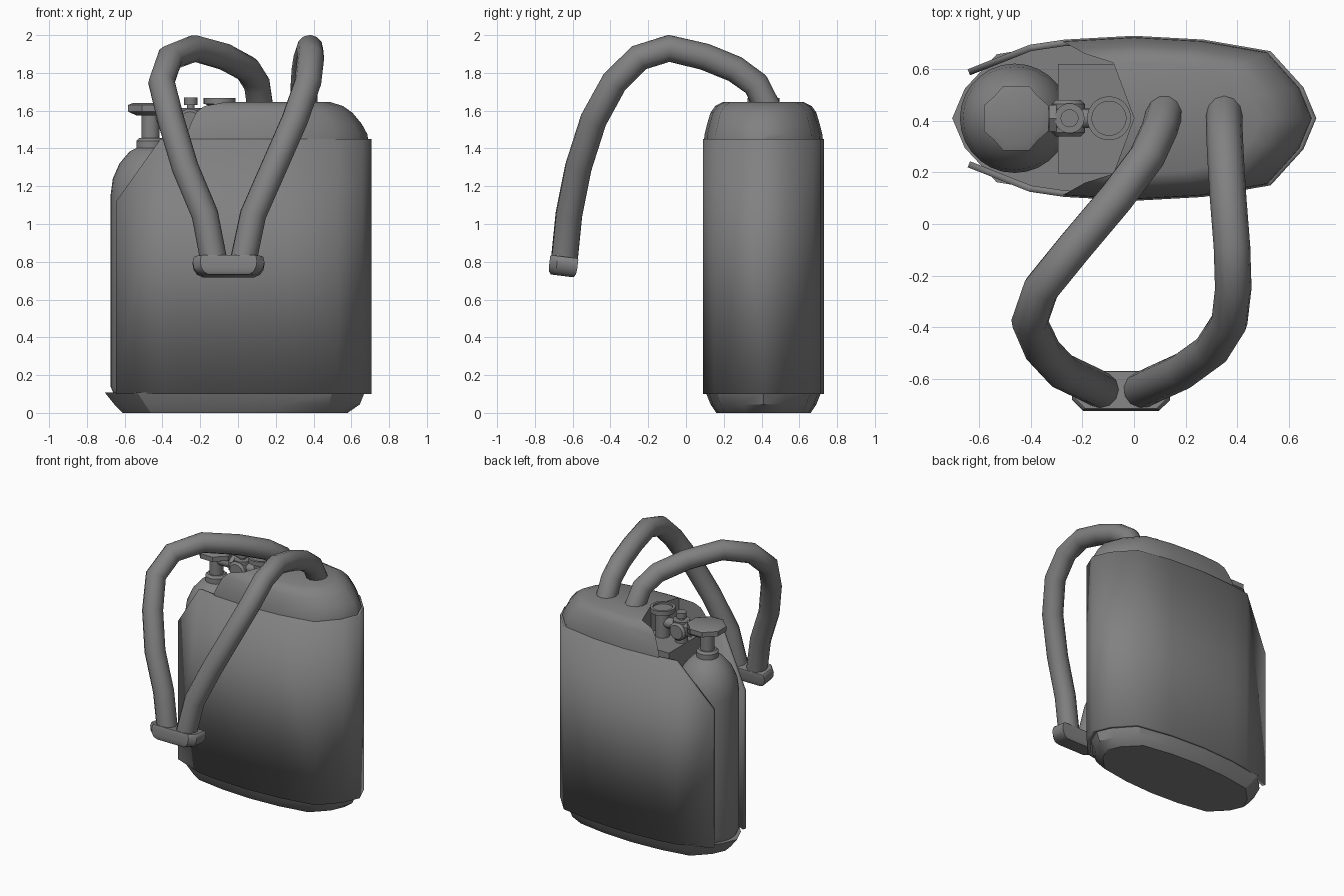
import bpy, bmesh, math
from mathutils import Vector, Matrix

if "Cube" in bpy.data.objects:
    bpy.data.objects.remove(bpy.data.objects["Cube"], do_unlink=True)

CY = 0.41  # depth of the pack centre line

grey = bpy.data.materials.new("mid grey")
grey.use_nodes = True
COLOUR = (0.22, 0.22, 0.22, 1)
grey.diffuse_color = COLOUR
grey.node_tree.nodes["Principled BSDF"].inputs["Base Color"].default_value = COLOUR


def finish(obj, angle=40):
    bpy.ops.object.select_all(action='DESELECT')
    obj.select_set(True)
    bpy.context.view_layer.objects.active = obj
    if not obj.data.materials:
        obj.data.materials.append(grey)
    bpy.ops.object.shade_smooth_by_angle(angle=math.radians(angle))
    return obj


def to_object(name, bm, angle=40):
    bmesh.ops.recalc_face_normals(bm, faces=bm.faces)
    mesh = bpy.data.meshes.new(name)
    bm.to_mesh(mesh)
    bm.free()
    obj = bpy.data.objects.new(name, mesh)
    bpy.context.collection.objects.link(obj)
    return finish(obj, angle)


def loft(name, rings, angle=40, matrix=None):
    """Skin closed rings of points and cap both ends."""
    bm = bmesh.new()
    rows = [[bm.verts.new(p) for p in ring] for ring in rings]
    n = len(rows[0])
    for a, b in zip(rows, rows[1:]):
        for i in range(n):
            j = (i + 1) % n
            bm.faces.new((a[i], a[j], b[j], b[i]))
    bm.faces.new(rows[0])
    bm.faces.new(rows[-1])
    if matrix:
        bm.transform(matrix)
    return to_object(name, bm, angle)


def turned(name, profile, centre, sides=24, axis='Z', angle=40):
    """Round part from (radius, height) pairs, pointing along an axis."""
    rings = [[(r * math.cos(math.tau * k / sides), r * math.sin(math.tau * k / sides), h)
              for k in range(sides)] for r, h in profile]
    turn = Vector((0, 0, 1)).rotation_difference(
        Vector({'X': (1, 0, 0), 'Y': (0, 1, 0), 'Z': (0, 0, 1)}[axis])).to_matrix().to_4x4()
    return loft(name, rings, angle, Matrix.Translation(centre) @ turn)


def box(name, lo, hi):
    rings = [[(lo[0], lo[1], z), (hi[0], lo[1], z), (hi[0], hi[1], z), (lo[0], hi[1], z)]
             for z in (lo[2], hi[2])]
    return loft(name, rings)


def apply_modifiers(obj):
    finish(obj)
    for mod in list(obj.modifiers):
        bpy.ops.object.modifier_apply(modifier=mod.name)


# Plan outline of the pack: one quarter, mirrored to a closed oval
quarter = [(0.707, 0), (0.657, 0.12), (0.53, 0.26), (0.27, 0.305), (0, 0.32)]
half = quarter + [(-x, y) for x, y in quarter[-2::-1]]
oval = half + [(x, -y) for x, y in half[-2:0:-1]]


def oval_ring(x0, x1, half_depth, z):
    mid, sx, sy = (x0 + x1) / 2, (x1 - x0) / 2 / 0.707, half_depth / 0.32
    return [(mid + x * sx, CY + y * sy, z) for x, y in oval]


# Base tray
loft("base_tray", [oval_ring(-0.61, 0.58, 0.25, 0), oval_ring(-0.655, 0.645, 0.28, 0.045),
                   oval_ring(-0.705, 0.67, 0.305, 0.108)], 30)

# Wrap-around shell, open on one end, with sloping upper corners
side = [(-0.645, 0.19), (-0.405, 0.285), (-0.27, 0.305)] + quarter[::-1]
path = side + [(x, -y) for x, y in side[-2::-1]]
bm = bmesh.new()
low, high = [[bm.verts.new((x, CY + y, z)) for x, y in path] for z in (0.1, 1.45)]
for i in range(len(path) - 1):
    bm.faces.new((low[i], low[i + 1], high[i + 1], high[i]))
bmesh.ops.bisect_plane(bm, geom=bm.verts[:] + bm.edges[:] + bm.faces[:],
                       plane_co=(-0.645, 0, 1.12), plane_no=(-0.33, 0, 0.235), clear_outer=True)
shell = to_object("body_shell", bm)
solid = shell.modifiers.new("thickness", 'SOLIDIFY')
solid.thickness = 0.025
solid.offset = -1
apply_modifiers(shell)

# Rounded hood with a notch cut out around the valves
hood = loft("hood", [oval_ring(-0.69, 0.69, 0.315, 1.44), oval_ring(-0.685, 0.685, 0.312, 1.475),
                     oval_ring(-0.65, 0.655, 0.298, 1.53), oval_ring(-0.6, 0.605, 0.28, 1.59),
                     oval_ring(-0.55, 0.555, 0.255, 1.625), oval_ring(-0.48, 0.49, 0.215, 1.645)], 50)
notch_half = [(0, 0), (-0.08, 0.215), (-0.19, 0.25), (-0.28, 0.3), (-0.3, 0.5), (-1, 0.5)]
notch = notch_half + [(x, -y) for x, y in notch_half[:0:-1]]
cutter = loft("notch_cutter", [[(x, CY + y, z) for x, y in notch] for z in (1.3, 1.8)])
cut = hood.modifiers.new("notch", 'BOOLEAN')
cut.operation = 'DIFFERENCE'
cut.object = cutter
cut.solver = 'EXACT'
apply_modifiers(hood)
bpy.data.objects.remove(cutter, do_unlink=True)
finish(hood, 50)

# Shelf under the valves and the gas bottle
box("valve_shelf", (-0.295, 0.195, 0.11), (0.03, 0.62, 1.455))
turned("gas_bottle", [(0.195, 0.1), (0.212, 0.14), (0.212, 1.15), (0.2, 1.24), (0.165, 1.32),
                      (0.11, 1.385), (0.06, 1.41)], (-0.463, CY, 0), 28)
turned("bottle_collar", [(0.075, 1.38), (0.075, 1.44), (0.06, 1.455)], (-0.463, CY, 0))
turned("valve_stem", [(0.048, 1.43), (0.048, 1.6)], (-0.463, CY, 0))

# Lobed hand wheel
arm = [(0.125, -0.05), (0.125, 0.05), (0.085, 0.085)]
wheel = []
for k in range(4):
    c, s = [(1, 0), (0, 1), (-1, 0), (0, -1)][k]
    wheel += [(x * c - y * s, x * s + y * c) for x, y in arm]
loft("hand_wheel", [[(-0.457 + x * f, CY + y * f, z) for x, y in wheel]
                    for f, z in ((0.65, 1.575), (1, 1.595), (1, 1.63), (0.8, 1.64))], 25)

# Connecting pipe, regulator, knob and gauge
turned("connecting_pipe", [(0.038, -0.46), (0.038, -0.1)], (0, CY, 1.56), 16, 'X')
turned("pipe_nut", [(0.06, -0.33), (0.06, -0.3)], (0, CY, 1.56), 6, 'X', 20)
turned("regulator_body", [(0.05, -0.07), (0.065, -0.055), (0.065, 0.055), (0.05, 0.07)],
       (-0.255, CY, 1.545), 20, 'Y')
turned("regulator_foot", [(0.045, 1.44), (0.045, 1.54)], (-0.25, CY, 0))
turned("regulator_neck", [(0.058, 1.55), (0.058, 1.615), (0.02, 1.615), (0.02, 1.64)], (-0.25, CY, 0))
turned("regulator_knob", [(0.035, 1.63), (0.035, 1.67)], (-0.25, CY, 0), 16)
turned("gauge_stem", [(0.05, 1.44), (0.05, 1.62), (0.085, 1.64)], (-0.097, CY, 0))
turned("gauge_head", [(0.085, 1.635), (0.085, 1.668), (0.066, 1.668), (0.066, 1.655)], (-0.097, CY, 0), 28)

# Breathing hoses: shared side path, separate sideways positions
hose_side = [(0.44, 1.6), (0.37, 1.74), (0.26, 1.82), (0.1, 1.885), (-0.09, 1.93), (-0.25, 1.88),
             (-0.38, 1.75), (-0.49, 1.55), (-0.57, 1.3), (-0.62, 1.05), (-0.645, 0.8)]
hose_across = {
    "left_hose": [0.35, 0.35, 0.355, 0.365, 0.38, 0.385, 0.37, 0.3, 0.19, 0.08, 0.027],
    "right_hose": [0.12, 0.1, 0.05, -0.07, -0.23, -0.36, -0.405, -0.355, -0.28, -0.175, -0.127],
}
for name, across in hose_across.items():
    curve = bpy.data.curves.new(name, 'CURVE')
    curve.dimensions = '3D'
    curve.bevel_depth = 0.071
    curve.bevel_resolution = 4
    curve.use_fill_caps = True
    spline = curve.splines.new('POLY')
    spline.points.add(len(across) - 1)
    for point, x, (y, z) in zip(spline.points, across, hose_side):
        point.co = (x, y, z, 1)
    hose = bpy.data.objects.new(name, curve)
    bpy.context.collection.objects.link(hose)
    bpy.ops.object.select_all(action='DESELECT')
    hose.select_set(True)
    bpy.context.view_layer.objects.active = hose
    bpy.ops.object.convert(target='MESH')
    finish(bpy.context.view_layer.objects.active, 60)

# Mouthpiece joining the hoses, rounded underneath
plan = [(0.15, -0.075), (0.19, -0.035), (0.19, 0.075), (-0.19, 0.075), (-0.19, -0.035), (-0.15, -0.075)]
tilt = Matrix.Translation((-0.05, -0.65, 0.775)) @ Matrix.Rotation(math.radians(-7), 4, 'X')
loft("mouthpiece", [[(x * f, y * g, z) for x, y in plan]
                    for f, g, z in ((0.72, 0.8, -0.05), (0.88, 0.95, -0.035), (0.97, 1, -0.01),
                                    (1, 1, 0.02), (0.97, 1, 0.045), (0.93, 0.96, 0.052))], 35, tilt)
